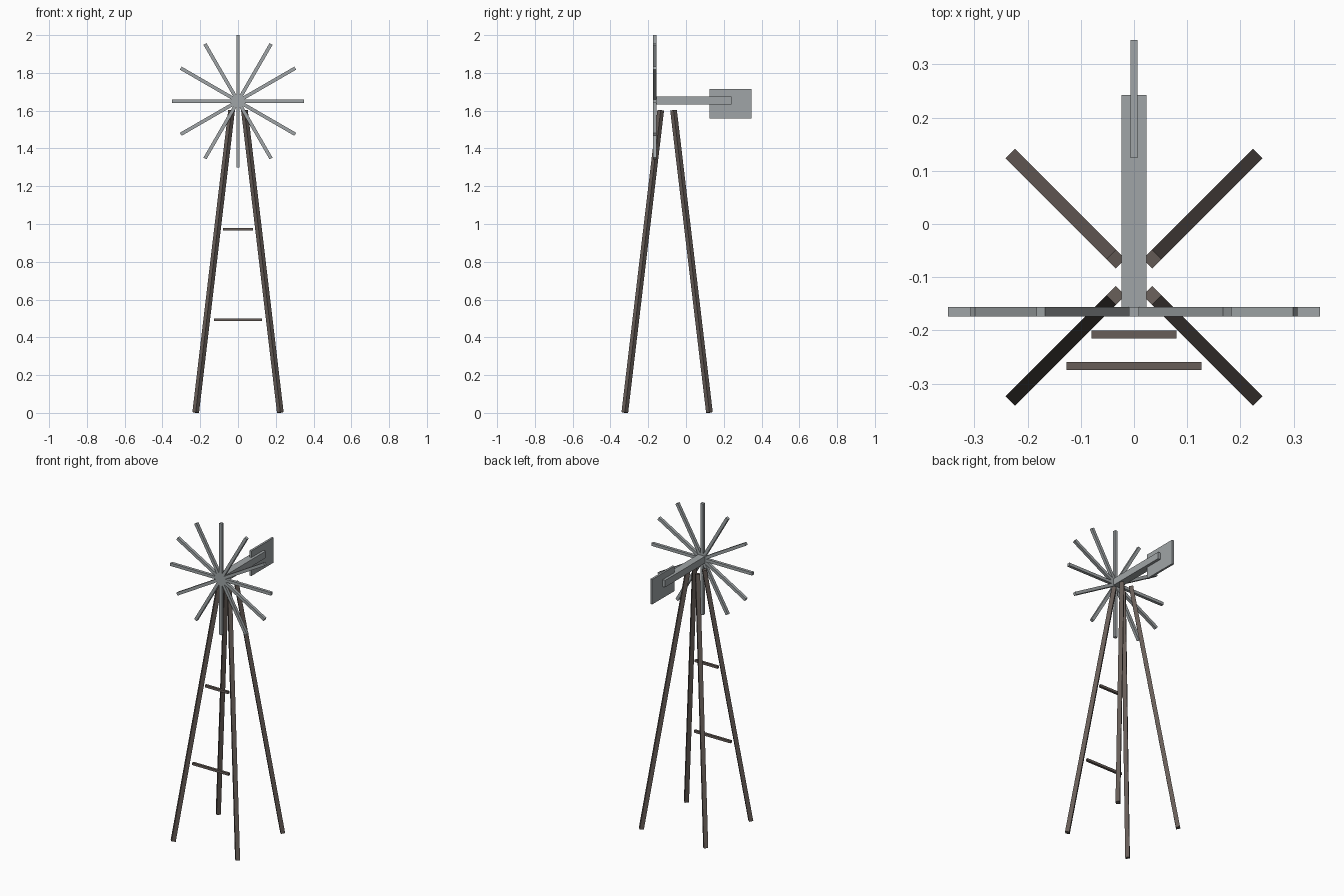
import bpy, math
from mathutils import Vector, Matrix

cube = bpy.data.objects.get("Cube")
if cube:
    bpy.data.objects.remove(cube, do_unlink=True)


def material(name, rgb):
    m = bpy.data.materials.new(name)
    m.use_nodes = True
    m.diffuse_color = (*rgb, 1)
    m.node_tree.nodes["Principled BSDF"].inputs["Base Color"].default_value = (*rgb, 1)
    return m


wood = material("weathered wood", (0.135, 0.11, 0.098))
metal = material("galvanised metal", (0.35, 0.375, 0.385))


def box(name, centre, size, mat, rotation=Matrix()):
    """Box with its size baked into the mesh, then turned and placed."""
    bpy.ops.mesh.primitive_cube_add(size=1)
    ob = bpy.context.object
    ob.name = name
    ob.data.transform(Matrix.Translation(centre) @ rotation @ Matrix.Diagonal((*size, 1)))
    ob.data.materials.append(mat)
    return ob


# Four legs leaning in towards the tower axis
TOWER_Y = -0.1
LEG = 0.025
for side, sx in (("right", -1), ("left", 1)):
    for end, sy in (("front", -1), ("back", 1)):
        foot = Vector((sx * 0.224, TOWER_Y + sy * 0.224, 0.002))
        top = Vector((sx * 0.034, TOWER_Y + sy * 0.034, 1.602))
        axis = (top - foot).normalized()
        across = axis.cross((0, 0, 1)).normalized()
        turn = Matrix((across, axis.cross(across), axis)).transposed().to_4x4()
        box(f"{end}_{side}_leg", (foot + top) / 2, (LEG, LEG, (top - foot).length), wood, turn)

# Rungs between the front legs
box("lower_rung", (0, -0.267, 0.493), (0.254, 0.015, 0.015), wood)
box("upper_rung", (0, -0.208, 0.972), (0.16, 0.015, 0.015), wood)

# Wheel of twelve blades around the hub
HUB = Vector((0, -0.165, 1.65))
BLADE = 0.35
for i in range(12):
    turn = Matrix.Rotation(math.radians(30 * i), 4, "Y")
    centre = HUB + turn @ Vector((0, 0, BLADE / 2))
    box(f"blade_{i + 1}", centre, (0.0185, 0.0185, BLADE), metal, turn)

# Tail boom and vane
box("tail_boom", (0, 0.042, 1.653), (0.047, 0.4, 0.043), metal)
box("tail_vane", (0, 0.235, 1.637), (0.013, 0.222, 0.157), metal)
